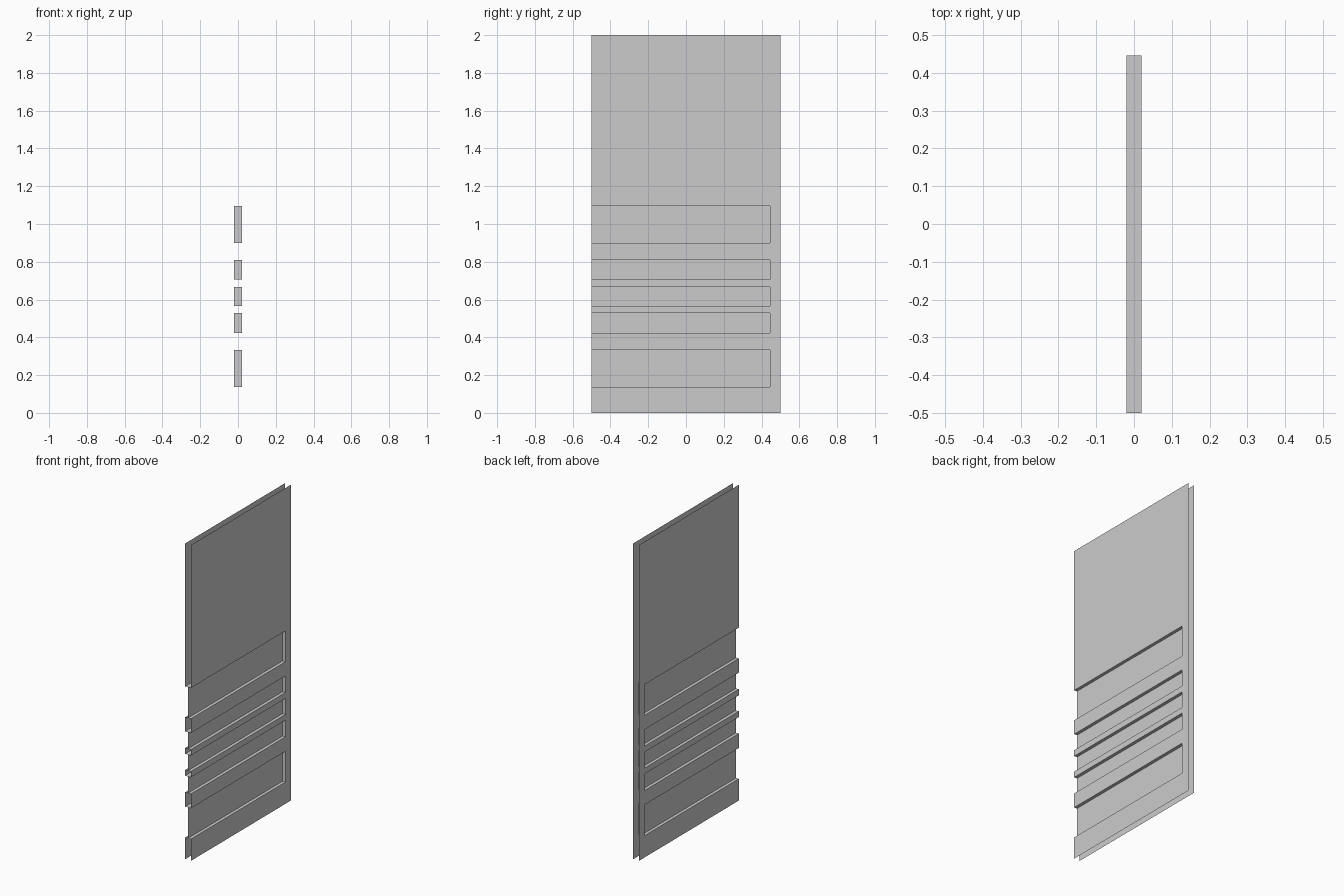
import bpy

cube = bpy.data.objects.get("Cube")
if cube:
    bpy.data.objects.remove(cube, do_unlink=True)

# One plain grey for everything
grey = bpy.data.materials.new("light_grey")
grey.use_nodes = True
colour = (0.6, 0.6, 0.6, 1.0)
grey.diffuse_color = colour
grey.node_tree.nodes["Principled BSDF"].inputs["Base Color"].default_value = colour

HALF = 0.02                 # half the gap between the two sheets
FRONT, BACK = -0.5, 0.5
SLOT_END = 0.446
HEIGHT = 2.0
# Bottom and top of each slot, open at the front edge
SLOTS = [(0.138, 0.333), (0.424, 0.529), (0.566, 0.667), (0.705, 0.81), (0.9, 1.095)]


def add_faces(name, faces):
    """Make one object from a list of polygons given as corner points."""
    verts, polys = [], []
    for corners in faces:
        start = len(verts)
        verts += corners
        polys.append(range(start, len(verts)))
    mesh = bpy.data.meshes.new(name)
    mesh.from_pydata(verts, [], [list(p) for p in polys])
    mesh.materials.append(grey)
    mesh.update()
    obj = bpy.data.objects.new(name, mesh)
    bpy.context.collection.objects.link(obj)
    return obj


# Outer sheets: a solid back strip and upper part, with notches cut from the front
outline = [(FRONT, 0), (BACK, 0), (BACK, HEIGHT), (FRONT, HEIGHT)]
for low, high in reversed(SLOTS):
    outline += [(FRONT, high), (SLOT_END, high), (SLOT_END, low), (FRONT, low)]
for name, x in (("left_sheet", HALF), ("right_sheet", -HALF)):
    points = outline if x > 0 else outline[::-1]
    add_faces(name, [[(x, y, z) for y, z in points]])

# Slot linings and the thin recessed panel in the middle of each slot
for i, (low, high) in enumerate(SLOTS, 1):
    floor = [(-HALF, FRONT, low), (HALF, FRONT, low), (HALF, SLOT_END, low), (-HALF, SLOT_END, low)]
    ceiling = [(x, y, high) for x, y, z in reversed(floor)]
    end = [(-HALF, SLOT_END, low), (HALF, SLOT_END, low), (HALF, SLOT_END, high), (-HALF, SLOT_END, high)]
    add_faces(f"slot_lining_{i}", [floor, ceiling, end])
    add_faces(f"recessed_panel_{i}", [[(0, FRONT, low), (0, SLOT_END, low),
                                       (0, SLOT_END, high), (0, FRONT, high)]])
